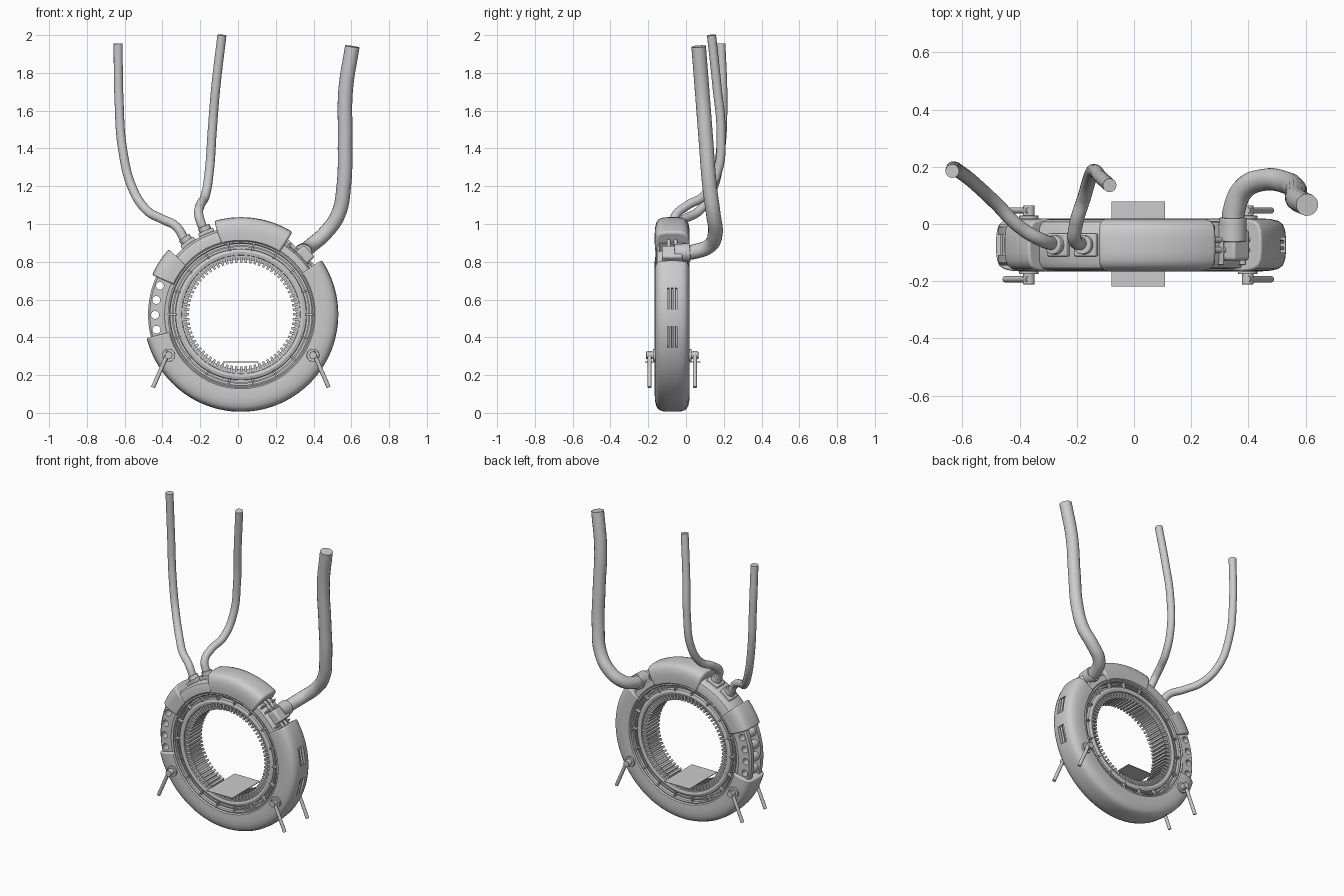
import bpy, bmesh
from math import sin, cos, pi, radians
from mathutils import Vector, Matrix

if "Cube" in bpy.data.objects:
    bpy.data.objects.remove(bpy.data.objects["Cube"])

CX, CY, CZ = 0.016, -0.073, 0.521   # ring centre


def finish(name, bm, bevel=0, smooth=True):
    bmesh.ops.recalc_face_normals(bm, faces=bm.faces)
    me = bpy.data.meshes.new(name)
    bm.to_mesh(me)
    bm.free()
    ob = bpy.data.objects.new(name, me)
    bpy.context.collection.objects.link(ob)
    if bevel:
        m = ob.modifiers.new("bevel", 'BEVEL')
        m.width, m.segments, m.limit_method, m.angle_limit = bevel, 3, 'ANGLE', radians(60)
    if smooth:
        bpy.ops.object.select_all(action='DESELECT')
        bpy.context.view_layer.objects.active = ob
        ob.select_set(True)
        bpy.ops.object.shade_smooth_by_angle(angle=radians(32))
    return ob


def pol(r, deg, y=0.0):
    a = radians(deg)
    return Vector((CX + r * cos(a), CY + y, CZ + r * sin(a)))


def arc(name, prof, a0=0, a1=360, bevel=0):
    """Sweep a closed (radius, y) profile around the ring axis."""
    bm = bmesh.new()
    full = a1 - a0 >= 360
    n = max(4, int((a1 - a0) / 2.5))
    rows = [[bm.verts.new(pol(r, a0 + (a1 - a0) * i / n, y)) for r, y in prof]
            for i in range(n if full else n + 1)]
    k = len(prof)
    for i in range(n):
        p, q = rows[i], rows[(i + 1) % len(rows)]
        for j in range(k):
            bm.faces.new((p[j], p[(j + 1) % k], q[(j + 1) % k], q[j]))
    if not full:
        bm.faces.new(rows[0])
        bm.faces.new(rows[-1])
    return finish(name, bm, bevel)


def sym(half):
    """Mirror half of a profile across the ring's middle plane."""
    return half + [(r, -y) for r, y in reversed(half)]


def add_box(bm, r, deg, y, size):
    """Box oriented radially: size = (radial, y, tangential)."""
    m = Matrix.Translation(pol(r, deg, y)) @ Matrix.Rotation(-radians(deg), 4, 'Y') @ Matrix.Diagonal((*size, 1))
    bmesh.ops.create_cube(bm, size=1, matrix=m)


def add_rod(bm, p, q, rad, seg=20):
    p, q = Vector(p), Vector(q)
    d = q - p
    m = Matrix.Translation((p + q) / 2) @ d.to_track_quat('Z', 'Y').to_matrix().to_4x4()
    bmesh.ops.create_cone(bm, cap_ends=True, segments=seg, radius1=rad, radius2=rad, depth=d.length, matrix=m)


def cut(ob, bm, name):
    c = finish(name, bm, smooth=False)
    c.hide_render = True
    c.hide_viewport = True
    m = ob.modifiers.new("cut", 'BOOLEAN')
    m.object, m.operation, m.solver = c, 'DIFFERENCE', 'EXACT'


# Outer casing segments
shell = sym([(.385, -.080), (.393, -.090), (.43, -.0925), (.462, -.090), (.488, -.084),
             (.504, -.072), (.512, -.052), (.515, -.025)])
casing = arc("casing_main", shell, -166, 34, .008)
arc("casing_upper_left", shell, 138, 156, .008)
arc("casing_top", shell, 58, 106, .012)

# Side recesses with grip bars
bm, bars = bmesh.new(), bmesh.new()
for a in (9.5, -13.5):
    add_box(bm, .505, a, 0, (.05, .052, .115))
    for y in (-.011, .011):
        add_rod(bars, pol(.503, a - 6.8, y), pol(.503, a + 6.8, y), .007, 12)
cut(casing, bm, "recess_cutter")
finish("grip_bars", bars)

# Core exposed between casing segments
arc("core_ring", sym([(.375, -.07), (.405, -.076), (.418, -.068), (.422, -.05)]))
arc("core_upper_left", sym([(.385, -.080), (.395, -.088), (.43, -.088), (.453, -.08), (.465, -.06)]), 105, 139)
arc("core_upper_right", sym([(.385, -.078), (.395, -.084), (.43, -.080), (.442, -.06)]), 33, 59)

# Perforated side plates and hollow spacers
bm = bmesh.new()
holes = (160.5, 170.3, 180.3, 190.2)
for a in holes:
    add_rod(bm, pol(.455, a, -.15), pol(.455, a, .15), .021)
hole_mesh = bm
for s in (-1, 1):
    p = arc("perforated_plate", [(.40, s * .035), (.40, s * .072), (.482, s * .072), (.492, s * .062), (.492, s * .035)], 154, 196)
    cut(p, hole_mesh.copy(), "hole_cutter")
bm.free()
for a in holes:
    bm = bmesh.new()
    c = pol(.455, a)
    loops = [[bm.verts.new(c + Vector((r * cos(t * pi / 12), y, r * sin(t * pi / 12)))) for t in range(24)]
             for r, y in ((.021, -.04), (.028, -.04), (.028, .04), (.021, .04))]
    for i in range(4):
        for t in range(24):
            p, q, u = loops[i], loops[(i + 1) % 4], (t + 1) % 24
            bm.faces.new((p[t], p[u], q[u], q[t]))
    finish("plate_spacer", bm)

# Inner rings with a groove between them
arc("inner_ring", sym([(.290, -.055), (.312, -.058), (.314, -.072), (.330, -.076), (.346, -.070), (.348, -.052)]))
arc("groove_floor", sym([(.335, -.045), (.40, -.045)]))
for s in (-1, 1):
    arc("groove_rib", [(.358, s * .04), (.358, s * .066), (.366, s * .066), (.366, s * .04)])
    arc("groove_lip", [(.376, s * .04), (.374, s * .078), (.380, s * .084), (.388, s * .082), (.388, s * .04)])

# Inner teeth
bm = bmesh.new()
for i in range(72):
    add_box(bm, .294, i * 5, 0, (.038, .13, .013))
finish("inner_teeth", bm, smooth=False)

# Radial clips over the groove, both faces
bm = bmesh.new()
for i in range(18):
    for s in (-1, 1):
        add_box(bm, .364, i * 20, s * .068, (.045, .028, .010))
finish("radial_clips", bm, .002)

# Upper right gap: ribs, pins and cable socket
bm = bmesh.new()
for a in (36, 50, 55):
    add_box(bm, .43, a, 0, (.06, .14, .010))
finish("gap_ribs", bm, .003)
bm = bmesh.new()
for y in (-.018, .018):
    add_rod(bm, pol(.462, 33, y), pol(.462, 60, y), .010, 16)
finish("gap_pins", bm)
bm = bmesh.new()
add_box(bm, .452, 43, 0, (.085, .11, .085))
finish("socket_block", bm, .012)
bm = bmesh.new()
add_rod(bm, (.345, -.06, .845), (.345, .022, .85), .048, 32)
finish("socket_collar", bm, .004)

# Upper left cable connectors
bm = bmesh.new()
for a in (126.5, 113):
    add_box(bm, .468, a, 0, (.03, .08, .085))
finish("connector_base", bm, .006)
bm = bmesh.new()
for a in (126.5, 113):
    add_rod(bm, pol(.46, a), pol(.508, a), .033, 28)
finish("connector_collars", bm, .004)


# Hanging cables
def cable(name, pts, rad):
    cu = bpy.data.curves.new(name, 'CURVE')
    cu.dimensions = '3D'
    cu.bevel_depth, cu.bevel_resolution, cu.resolution_u, cu.use_fill_caps = rad, 6, 10, True
    sp = cu.splines.new('BEZIER')
    sp.bezier_points.add(len(pts) - 1)
    for b, p in zip(sp.bezier_points, pts):
        b.co = p
        b.handle_left_type = b.handle_right_type = 'AUTO'
    bpy.context.collection.objects.link(bpy.data.objects.new(name, cu))


cable("cable_left", [(-.275, -.07, .90), (-.325, -.055, .985), (-.40, -.01, 1.025), (-.48, .07, 1.07), (-.555, .14, 1.18),
                     (-.61, .183, 1.39), (-.63, .195, 1.66), (-.635, .185, 1.955)], .024)
cable("cable_middle", [(-.178, -.07, .96), (-.207, -.055, 1.045), (-.20, .01, 1.10), (-.175, .09, 1.145),
                       (-.153, .165, 1.27), (-.136, .185, 1.50), (-.118, .165, 1.72), (-.085, .135, 2.0)], .024)
cable("cable_right", [(.345, -.02, .845), (.35, .05, .855), (.385, .125, .885), (.46, .155, .95), (.53, .145, 1.05),
                      (.56, .125, 1.20), (.567, .105, 1.45), (.57, .085, 1.71), (.605, .067, 1.94)], .039)

# Legs with pivots on both faces
for side in (-1, 1):
    for s in (-1, 1):
        bm = bmesh.new()
        x, z = .015 + side * .382, .305
        y0 = CY + s * .08
        add_rod(bm, (x, y0, z), (x, CY + s * .102, z), .034, 28)
        add_rod(bm, (x, y0, z), (x, CY + s * .138, z), .020)
        add_rod(bm, (x, CY + s * .120, z + .02), (x + side * .083, CY + s * .120, .135), .011)
        finish("leg", bm, .002)

# Flat shelf inside the ring
bm = bmesh.new()
bmesh.ops.create_cube(bm, size=1, matrix=Matrix.Translation((.015, -.07, .27)) @ Matrix.Diagonal((.188, .296, .004, 1)))
finish("shelf", bm, smooth=False)
